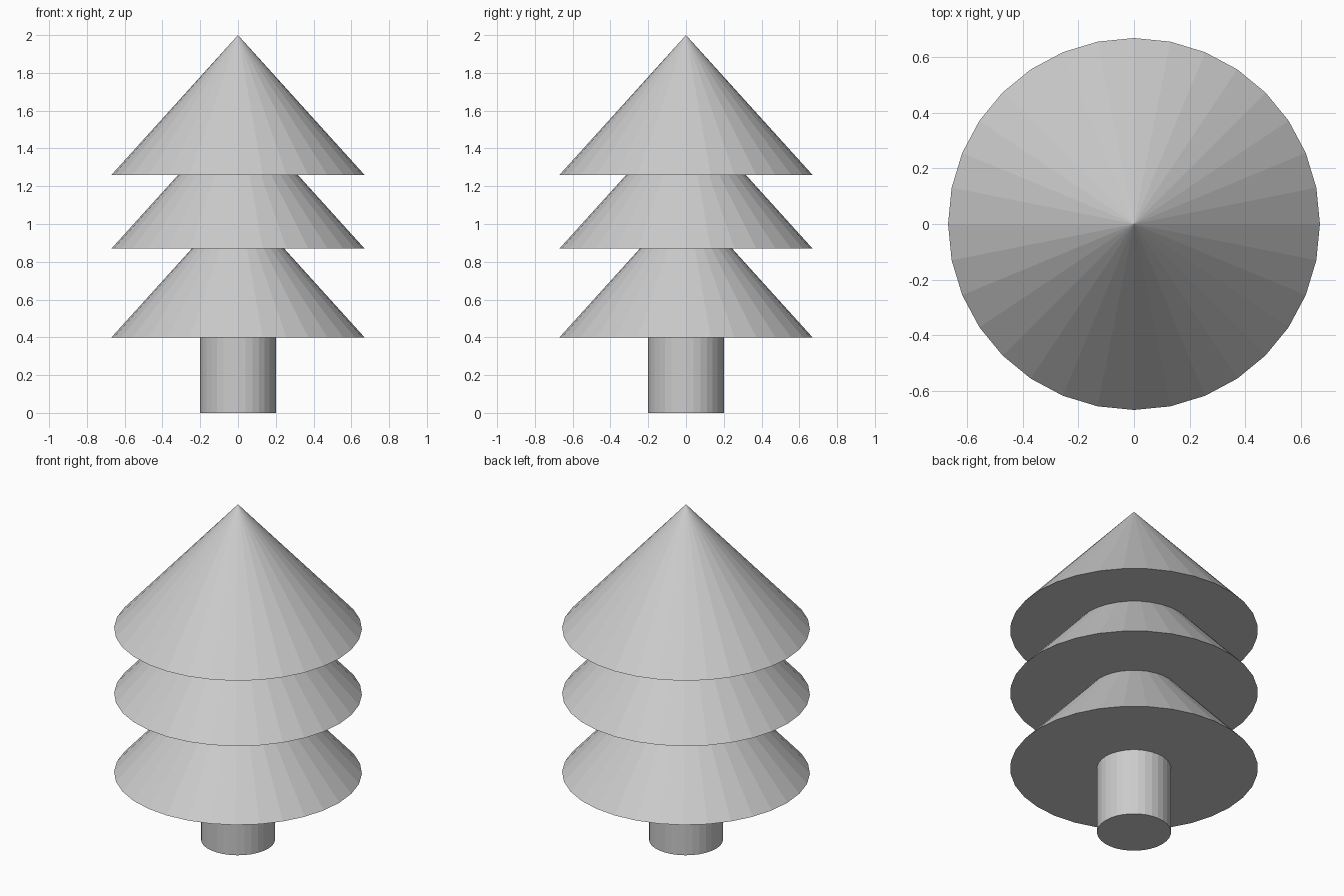
import bpy

if "Cube" in bpy.data.objects:
    bpy.data.objects.remove(bpy.data.objects["Cube"])

SIDES = 32
TIER_RADIUS = 0.67
TIER_HEIGHT = 0.74

# Trunk
bpy.ops.mesh.primitive_cylinder_add(vertices=SIDES, radius=0.2, depth=0.4,
                                    location=(0, 0, 0.2))
bpy.context.object.name = "trunk"

# Three identical foliage cones, stacked so each tip is buried in the next
for name, base in (("lower_branches", 0.40),
                   ("middle_branches", 0.87),
                   ("top_branches", 1.26)):
    bpy.ops.mesh.primitive_cone_add(vertices=SIDES, radius1=TIER_RADIUS,
                                    radius2=0, depth=TIER_HEIGHT,
                                    location=(0, 0, base + TIER_HEIGHT / 2))
    bpy.context.object.name = name
